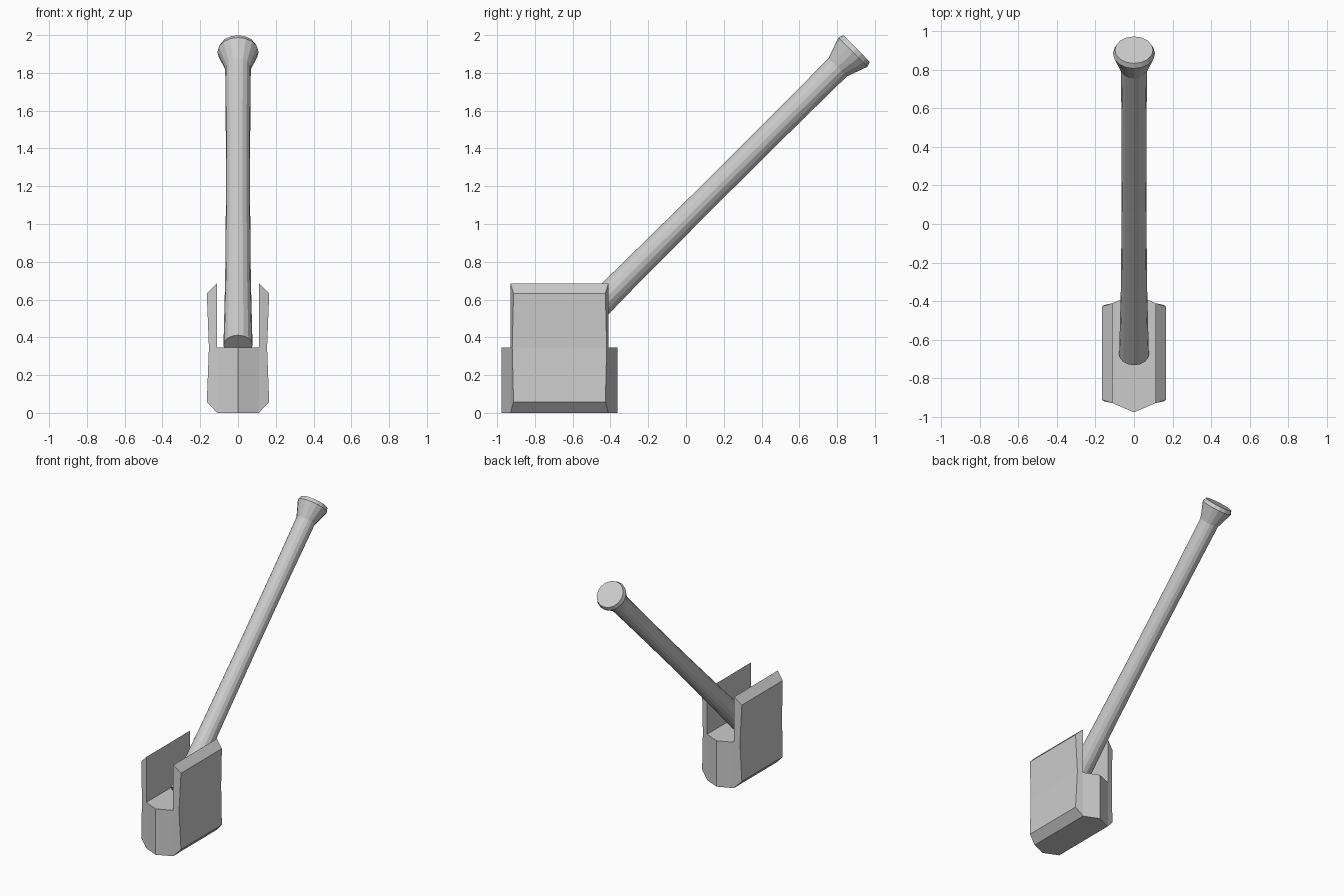
import bpy, bmesh, math
from mathutils import Vector

if "Cube" in bpy.data.objects:
    bpy.data.objects.remove(bpy.data.objects["Cube"])


def make_object(name, bm):
    bmesh.ops.recalc_face_normals(bm, faces=bm.faces)
    mesh = bpy.data.meshes.new(name)
    bm.to_mesh(mesh)
    bm.free()
    obj = bpy.data.objects.new(name, mesh)
    bpy.context.collection.objects.link(obj)
    return obj


# Hammer head: right half outline (x, z, half depth in y), mirrored across x
HEAD_Y = -0.67
profile = [(0, 0, 0.307), (0.11, 0, 0.259), (0.165, 0.058, 0.243), (0.154, 0.345, 0.25),
           (0.165, 0.632, 0.243), (0.112, 0.686, 0.259), (0.112, 0.345, 0.259), (0, 0.345, 0.307)]
bm = bmesh.new()
front = [bm.verts.new((x, HEAD_Y - d, z)) for x, z, d in profile]
back = [bm.verts.new((x, HEAD_Y + d, z)) for x, z, d in profile]
for side in (front, back):
    for face in ((0, 1, 6, 7), (1, 2, 3, 6), (3, 4, 5, 6)):
        bm.faces.new([side[i] for i in face])
for i in range(len(profile) - 1):
    bm.faces.new((front[i], front[i + 1], back[i + 1], back[i]))
# orient outward using the finished, mirrored shell
geom = bm.verts[:] + bm.edges[:] + bm.faces[:]
bmesh.ops.mirror(bm, geom=geom, axis='X', merge_dist=0.0001)
bmesh.ops.remove_doubles(bm, verts=bm.verts, dist=0.0001)
make_object("hammer_head", bm)

# Handle: slanted round shaft flaring into an end knob (distance along axis, radius)
start, end = Vector((0, -0.678, 0.357)), Vector((0, 0.903, 1.929))
length = (end - start).length
rings = [(0, 0.077), (0.5, 0.068), (1.1, 0.064), (1.7, 0.065), (length - 0.142, 0.068),
         (length - 0.027, 0.109), (length, 0.099)]
SIDES = 16
bm = bmesh.new()
loops = []
for dist, radius in rings:
    loops.append([bm.verts.new((radius * math.cos(a), radius * math.sin(a), dist))
                  for a in (2 * math.pi * i / SIDES for i in range(SIDES))])
for lower, upper in zip(loops, loops[1:]):
    for i in range(SIDES):
        j = (i + 1) % SIDES
        bm.faces.new((lower[i], lower[j], upper[j], upper[i]))
bm.faces.new(loops[0])
bm.faces.new(loops[-1])
handle = make_object("handle", bm)
handle.location = start
direction = end - start
handle.rotation_euler = (-math.atan2(direction.y, direction.z), 0, 0)
